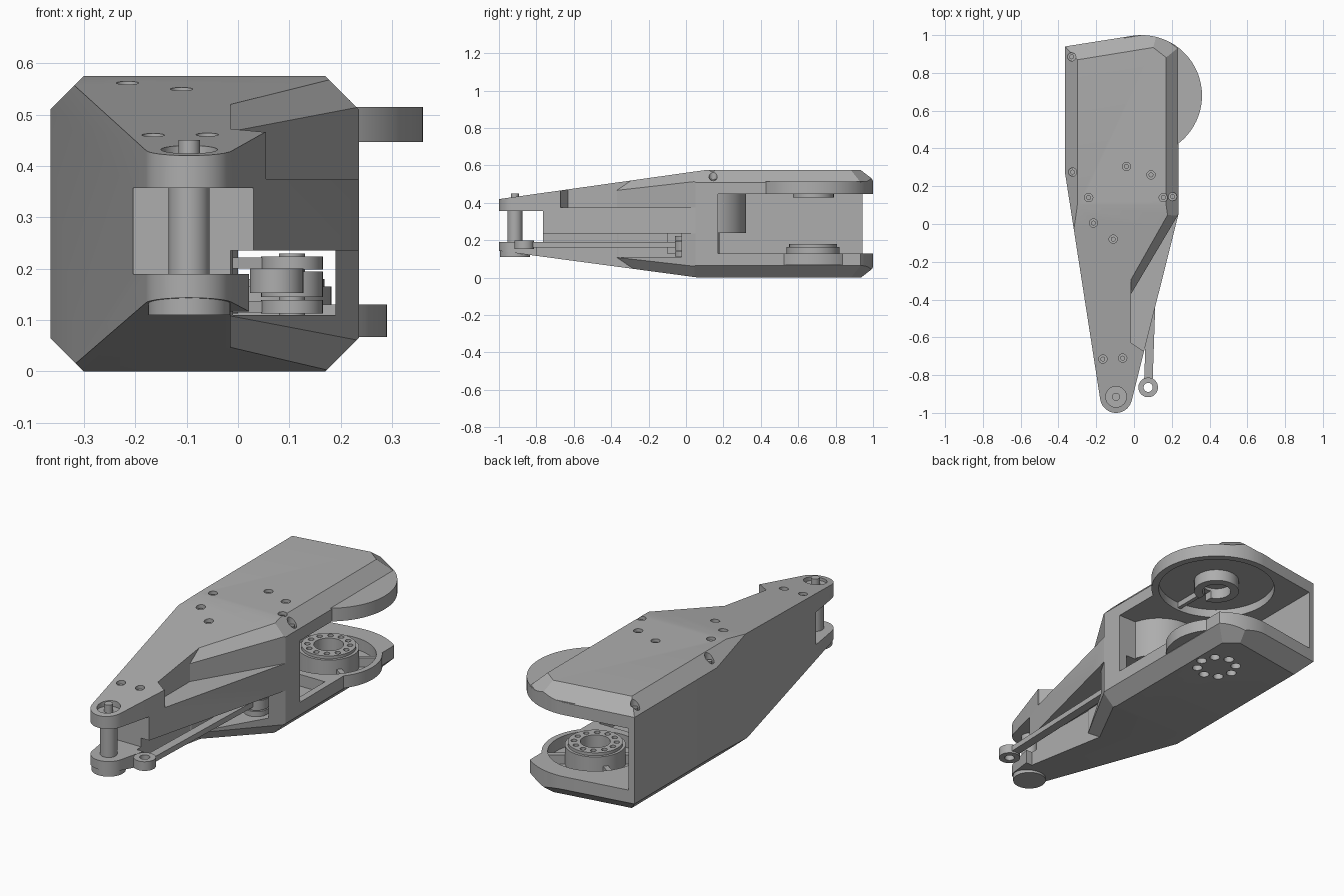
import bpy, bmesh
from math import sin, cos, radians, pi
from mathutils import Vector

if "Cube" in bpy.data.objects:
    bpy.data.objects.remove(bpy.data.objects["Cube"], do_unlink=True)

grey = bpy.data.materials.new("machined_grey")
grey.use_nodes = True
grey.diffuse_color = (0.42, 0.42, 0.42, 1)
grey.node_tree.nodes["Principled BSDF"].inputs["Base Color"].default_value = (0.42, 0.42, 0.42, 1)


def finish(name, bm):
    bmesh.ops.recalc_face_normals(bm, faces=bm.faces)
    me = bpy.data.meshes.new(name)
    bm.to_mesh(me)
    bm.free()
    me.materials.append(grey)
    ob = bpy.data.objects.new(name, me)
    bpy.context.collection.objects.link(ob)
    return ob


def arc(c, r, a0=0, a1=360, n=40):
    full = a1 - a0 == 360
    steps = n if full else n - 1
    angles = [radians(a0 + (a1 - a0) * i / steps) for i in range(n)]
    return [(c[0] + r * cos(a), c[1] + r * sin(a)) for a in angles]


def rect(x0, x1, y0, y1):
    return [(x0, y0), (x1, y0), (x1, y1), (x0, y1)]


def bar(a, b, w):
    a, b = Vector(a), Vector(b)
    s = (b - a).normalized().orthogonal() * w / 2
    return [a + s, b + s, b - s, a - s]


def add_prism(bm, outline, z0, z1):
    low = [bm.verts.new((p[0], p[1], z0)) for p in outline]
    high = [bm.verts.new((p[0], p[1], z1)) for p in outline]
    bm.faces.new(low[::-1])
    bm.faces.new(high)
    for i in range(len(low)):
        j = (i + 1) % len(low)
        bm.faces.new((low[i], low[j], high[j], high[i]))


def prisms(name, *parts):
    bm = bmesh.new()
    for part in parts:
        add_prism(bm, *part)
    return finish(name, bm)


def hull(name, points):
    bm = bmesh.new()
    for p in points:
        bm.verts.new(p)
    bmesh.ops.convex_hull(bm, input=bm.verts)
    return finish(name, bm)


def combine(ob, tool, op="DIFFERENCE"):
    mod = ob.modifiers.new("combine", "BOOLEAN")
    mod.object, mod.operation, mod.solver = tool, op, "EXACT"
    bpy.context.view_layer.objects.active = ob
    bpy.ops.object.modifier_apply(modifier=mod.name)
    bpy.data.objects.remove(tool, do_unlink=True)


def cut(ob, *parts):
    for part in parts:
        combine(ob, prisms("cutter", part))


TIP, HUB, MOTOR = (-0.095, -0.915), (0.04, 0.68), (-0.06, 0.12)
H = 0.575

# Main housing: tapered plan, trimmed by sloping and chamfer planes
bm = bmesh.new()
plan = [(-0.365, 0.94), (-0.365, 0.27)] + arc(TIP, 0.085, 189, 346, 20)
plan += [(0.235, 0.05)] + arc(HUB, 0.32, 52.5, 98, 14)
add_prism(bm, plan, 0, H)
planes = [((0, 0.1, H), (0, -0.155, 1.1)), ((0, 0.07, 0), (0, -0.11, -0.82))]
for s, z in ((1, 0.51), (-1, 0.065)):
    planes += [((-0.365, 0, z), (-1, 0, s)), ((0.235, 0, z), (1, 0, s)),
               ((-0.365, 0.94, z), (-0.13, 0.8, s)), ((0.235, 0.934, z), (0.49, 0.63, s))]
for co, no in planes:
    bmesh.ops.bisect_plane(bm, geom=bm.verts[:] + bm.edges[:] + bm.faces[:],
                           plane_co=co, plane_no=no, clear_outer=True)
    bmesh.ops.holes_fill(bm, edges=bm.edges[:], sides=0)
housing = finish("housing", bm)

# Stepped ledge on the upper side and matching relief on the lower side
diag = [(0.3, 0.16), (-0.015, -0.37)]
cut(housing,
    ([(-0.015, -0.63), (0.045, -0.67), (0.3, -0.67)] + diag, 0.375, 0.7),
    ([(-0.015, -0.8), (0.3, -0.8)] + diag, -0.1, 0.235))
for base, s in ((0.0, 1), (H, -1)):
    wedge = []
    for x, y, z in ((-0.015, -0.38, 0.46), (0.3, 0.15, 0.52)):
        wedge += [(x, y, z), (x, y, 0.75), (x, y + 0.2, z + 0.137), (x, y + 0.2, 0.75)]
    combine(housing, hull("cutter", [(x, y, base + s * z) for x, y, z in wedge]))

# Round joint cheeks, fork end and lower tip boss
combine(housing, prisms("cheek", (arc(HUB, 0.32, n=72), 0.445, 0.515)), "UNION")
combine(housing, prisms("cheek", (arc(HUB, 0.25, n=64), 0.067, 0.13)), "UNION")
combine(housing, prisms("boss", (arc(TIP, 0.08), 0.11, 0.185)), "UNION")
cut(housing,
    (rect(-0.4, 0.3, -1.1, -0.765), 0.19, 0.357),
    (rect(-0.335, 0.6, 0.17, 1.2), 0.13, 0.447),
    (rect(-0.01, 0.19, -0.42, 0.25), 0.11, 0.235),
    (rect(-0.25, 0.1, -0.1, 0.25), 0.13, 0.235),
    (arc(HUB, 0.285, n=64), 0.4, 0.49),
    (arc(HUB, 0.222, n=64), 0.07, 0.3),
    (rect(-0.3, -0.1, 0.22, 0.46), 0.07, 0.3),
    (rect(-0.07, 0.2, 0.22, 0.42), 0.07, 0.3),
    (arc(TIP, 0.055), 0.41, 0.6))

# Lower mounting holes around the joint
combine(housing, prisms("cutter", *[
    (arc([HUB[0] + 0.095 * cos(i * pi / 4), HUB[1] + 0.095 * sin(i * pi / 4)], 0.025, n=16),
     -0.1, 0.06) for i in range(8)]))

# Counterbored screws on the top
spots = [(-0.04, 0.305), (0.09, 0.26), (-0.215, 0.005), (-0.11, -0.08), (-0.24, 0.14),
         (0.155, 0.14), (0.205, 0.145), (-0.33, 0.885), (-0.325, 0.275),
         (-0.165, -0.715), (-0.06, -0.71)]


def top_z(x, y):
    z = H + 0.141 * min(0, y - 0.1)
    return min(z, 0.875 + x, 0.745 - x)


combine(housing, prisms("cutter", *[
    (arc(p, 0.022, n=20), top_z(*p) - 0.03, 0.7) for p in spots]))
screws = prisms("screws", *[
    (arc(p, 0.013, n=12), top_z(*p) - 0.04, top_z(*p) - 0.012) for p in spots])

# Tip pivot pin
pin = prisms("pivot_pin", (arc(TIP, 0.04), 0.18, 0.37), (arc(TIP, 0.021), 0.37, 0.45))

# Output bearing with ring of bolt holes, resting in the tray
bearing = prisms("bearing", (arc(HUB, 0.142, n=56), 0.06, 0.165))
combine(bearing, prisms("lip", (arc(HUB, 0.128, n=56), 0.1, 0.18)), "UNION")
cut(bearing, (arc(HUB, 0.07), 0.075, 0.3))
combine(bearing, prisms("cutter", *[
    (arc([HUB[0] + 0.1 * cos(i * pi / 6), HUB[1] + 0.1 * sin(i * pi / 6)], 0.014, n=14),
     0.13, 0.3) for i in range(12)]))

# Tray ribs
ribs = []
for a in (35, 145, 215, 325):
    d = Vector((cos(radians(a)), sin(radians(a))))
    ribs.append((bar(Vector(HUB) + d * 0.135, Vector(HUB) + d * 0.23, 0.025), 0.065, 0.115))
prisms("tray_ribs", *ribs)

# Upper hub ring with its slot and a rib beneath the top cheek
hub = prisms("upper_hub", (arc(HUB, 0.11), 0.43, 0.5))
cut(hub, (arc(HUB, 0.07), 0.4, 0.485), (rect(0.02, 0.06, 0.5, 0.65), 0.4, 0.47))
prisms("upper_rib", (bar((0.04, 0.58), (0.04, 0.39), 0.02), 0.46, 0.5))

# Motor drum
prisms("motor", (arc(MOTOR, 0.2, n=64), 0.24, 0.46), (arc(MOTOR, 0.06), 0.12, 0.25))

# Push rod with an eye at each end
A, B = (0.075, -0.865), (0.105, 0.0)
rod = prisms("push_rod", (bar(A, B, 0.045), 0.162, 0.19))
for c, r, z0, z1 in ((A, 0.052, 0.153, 0.2), (B, 0.06, 0.145, 0.195)):
    combine(rod, prisms("eye", (arc(c, r), z0, z1)), "UNION")
cut(rod, (arc(A, 0.024), 0.1, 0.3))

# Crank plates and crank pin
for name, z in (("lower_crank", 0.115), ("upper_crank", 0.2)):
    crank = prisms(name, (bar(B, MOTOR, 0.09), z, z + 0.022))
    for c in (B, MOTOR):
        combine(crank, prisms("end", (arc(c, 0.06), z - 0.002, z + 0.024)), "UNION")
prisms("crank_pin", (arc(B, 0.025), 0.105, 0.23))

# Smooth round surfaces while keeping edges crisp
bpy.ops.object.select_all(action="DESELECT")
for ob in bpy.context.collection.objects:
    if ob.type == "MESH" and ob.data.materials and ob.data.materials[0] == grey:
        ob.select_set(True)
        bpy.context.view_layer.objects.active = ob
bpy.ops.object.shade_smooth_by_angle(angle=radians(25))
